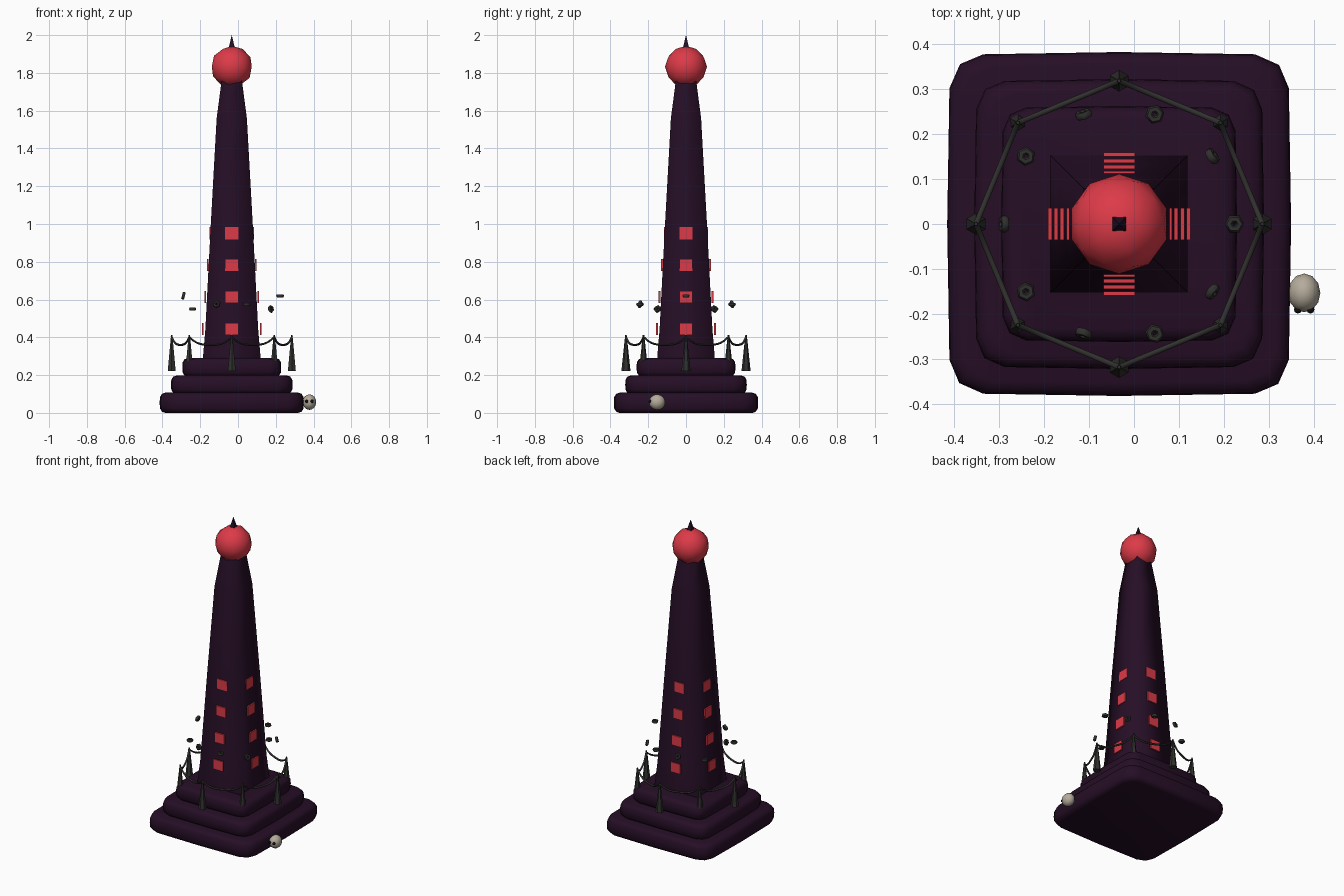
import bpy, bmesh, math
from mathutils import Vector, Matrix

if "Cube" in bpy.data.objects:
    bpy.data.objects.remove(bpy.data.objects["Cube"])

CX = -0.033  # tower axis


def material(name, rgb):
    m = bpy.data.materials.new(name)
    m.diffuse_color = (*rgb, 1)
    m.use_nodes = True
    m.node_tree.nodes["Principled BSDF"].inputs["Base Color"].default_value = m.diffuse_color
    return m


PURPLE = material("dark purple", (0.019, 0.0045, 0.019))
RED = material("glowing red", (0.72, 0.043, 0.065))
IRON = material("dark iron", (0.03, 0.03, 0.028))
BONE = material("bone", (0.46, 0.41, 0.33))
BLACK = material("black", (0.006, 0.006, 0.006))


def finish(name, bm, mat, smooth=None):
    bmesh.ops.recalc_face_normals(bm, faces=bm.faces)
    me = bpy.data.meshes.new(name)
    bm.to_mesh(me)
    bm.free()
    ob = bpy.data.objects.new(name, me)
    bpy.context.collection.objects.link(ob)
    me.materials.append(mat)
    if smooth:
        bpy.ops.object.select_all(action='DESELECT')
        ob.select_set(True)
        bpy.context.view_layer.objects.active = ob
        bpy.ops.object.shade_smooth_by_angle(angle=math.radians(smooth))
    return ob


def loft(bm, rings):
    """Skin a list of closed rings and cap both ends."""
    loops = [[bm.verts.new(p) for p in r] for r in rings]
    n = len(loops[0])
    for a, b in zip(loops, loops[1:]):
        for i in range(n):
            j = (i + 1) % n
            bm.faces.new((a[i], a[j], b[j], b[i]))
    bm.faces.new(loops[0][::-1])
    bm.faces.new(loops[-1])


def soft_square(s, z):
    quarter = [(1, 0), (0.987, 0.79), (0.93, 0.925), (0.79, 0.987)]
    pts = []
    for k in range(4):
        for x, y in quarter:
            for _ in range(k):
                x, y = -y, x
            pts.append((CX + x * s, y * s, z))
    return pts


def square(s, z):
    return [(CX + a * s, b * s, z) for a, b in ((1, 1), (-1, 1), (-1, -1), (1, -1))]


# stepped base
for name, s, z0, z1 in (("base_lower", 0.382, 0.0, 0.107),
                        ("base_middle", 0.322, 0.1, 0.198),
                        ("base_upper", 0.262, 0.192, 0.29)):
    bm = bmesh.new()
    h = z1 - z0
    loft(bm, [soft_square(s - d, z0 + t * h) for t, d in
              ((0, 0.03), (0.06, 0.012), (0.22, 0.002), (0.5, 0),
               (0.78, 0.002), (0.94, 0.012), (1, 0.03))])
    finish(name, bm, PURPLE, 60)

# tapered tower
bm = bmesh.new()
loft(bm, [square(s, z) for s, z in ((0.152, 0.27), (0.152, 0.3), (0.14, 0.44), (0.111, 1.0),
                                    (0.08, 1.56), (0.055, 1.75), (0.05, 1.78))])
finish("tower", bm, PURPLE, 95)

# red orb and spike
bm = bmesh.new()
bmesh.ops.create_icosphere(bm, subdivisions=2, radius=0.111,
                           matrix=Matrix.Translation((CX, 0, 1.832)))
finish("orb", bm, RED, 60)
bm = bmesh.new()
loft(bm, [square(0.019, 1.92), square(0.0005, 2.0)])
finish("spike", bm, PURPLE)

# window plates on all four sides
bm = bmesh.new()
for side in range(4):
    rot = Matrix.Rotation(side * math.pi / 2, 4, 'Z')
    for i in range(4):
        m = (Matrix.Translation((CX, 0, 0)) @ rot
             @ Matrix.Translation((0.154 - 0.0137 * i, 0, 0.444 + 0.169 * i))
             @ Matrix.Diagonal((0.009, 0.07, 0.064, 1)))
        bmesh.ops.create_cube(bm, size=1, matrix=m)
finish("windows", bm, RED)

# fence posts
posts = [Vector((CX + 0.318 * math.cos(k * math.pi / 4),
                 0.318 * math.sin(k * math.pi / 4), 0)) for k in range(8)]
bm = bmesh.new()
for p in posts:
    bmesh.ops.create_cone(bm, cap_ends=True, segments=6, radius1=0.024, radius2=0.004,
                          depth=0.19, matrix=Matrix.Translation(p + Vector((0, 0, 0.318))))
finish("fence_posts", bm, IRON)

# sagging chains between the posts
bm = bmesh.new()
for k in range(8):
    a, b = posts[k], posts[(k + 1) % 8]
    out = (a + b - Vector((2 * CX, 0, 0))).normalized()
    rings = []
    for i in range(13):
        u = i / 12
        z = 0.403 - 0.043 * (1 - abs(2 * u - 1) ** 3)
        c = a.lerp(b, u) + Vector((0, 0, z))
        rings.append([c + 0.006 * (out * math.cos(t) + Vector((0, 0, math.sin(t))))
                      for t in (j * math.pi / 3 for j in range(6))])
    loft(bm, rings)
finish("fence_chains", bm, IRON, 60)


def add_ring(bm, mat, major, minor, n=6, m=6):
    grid = [[bm.verts.new(mat @ Vector(((major + minor * math.cos(v)) * math.cos(u),
                                        (major + minor * math.cos(v)) * math.sin(u),
                                        minor * math.sin(v))))
             for v in (j * 2 * math.pi / m for j in range(m))]
            for u in (i * 2 * math.pi / n for i in range(n))]
    for i in range(n):
        for j in range(m):
            bm.faces.new((grid[i][j], grid[(i + 1) % n][j],
                          grid[(i + 1) % n][(j + 1) % m], grid[i][(j + 1) % m]))


# floating links, alternately flat and upright
heights = (0.62, 0.55, 0.575, 0.575, 0.55)
bm = bmesh.new()
for k in range(10):
    m = (Matrix.Translation((CX, 0, 0)) @ Matrix.Rotation(k * math.pi / 5, 4, 'Z')
         @ Matrix.Translation((0.256, 0, heights[k % 5])))
    if k % 2:
        m = m @ Matrix.Rotation(math.radians(75), 4, 'Y')
    add_ring(bm, m, 0.0125, 0.009)
finish("floating_links", bm, IRON, 60)

# small skull leaning on the base
SKULL = Vector((0.378, -0.153, 0.057))
bm = bmesh.new()
bmesh.ops.create_uvsphere(bm, u_segments=12, v_segments=8, radius=1,
                          matrix=Matrix.Translation(SKULL)
                          @ Matrix.Diagonal((0.036, 0.043, 0.041, 1)))
finish("skull", bm, BONE, 60)
bm = bmesh.new()
for sx in (-1, 1):
    bmesh.ops.create_uvsphere(bm, u_segments=8, v_segments=6, radius=0.009,
                              matrix=Matrix.Translation(SKULL + Vector((sx * 0.014, -0.037, 0.004))))
finish("skull_eyes", bm, BLACK, 60)
